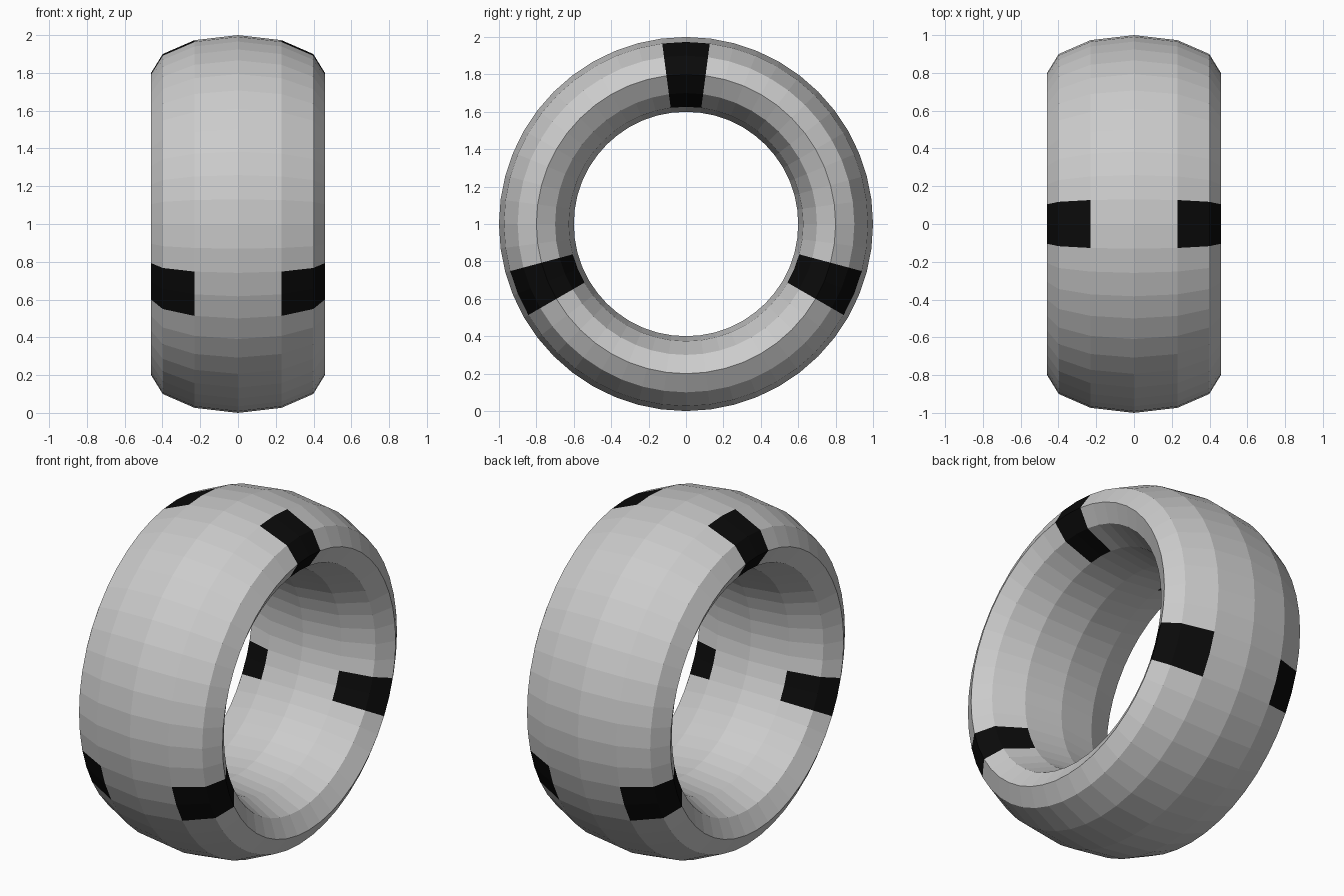
import bpy
from math import pi, degrees, atan2
from mathutils import Matrix

if "Cube" in bpy.data.objects:
    bpy.data.objects.remove(bpy.data.objects["Cube"])

# Flat-shaded ring: torus of 48 x 12 faces, turned on edge and stretched along x
bpy.ops.mesh.primitive_torus_add(major_segments=48, minor_segments=12,
                                 major_radius=0.8, minor_radius=0.2)
ring = bpy.context.object
ring.name = "wheel_ring"
mesh = ring.data
mesh.transform(Matrix.Translation((0, 0, 1))
               @ Matrix.Diagonal((2.3, 1, 1, 1))
               @ Matrix.Rotation(pi / 2, 4, 'Y'))

# Materials: plain grey body, black patches
black = bpy.data.materials.new("black_patch")
black.diffuse_color = (0.003, 0.003, 0.003, 1)
black.use_nodes = True
black.node_tree.nodes["Principled BSDF"].inputs["Base Color"].default_value = black.diffuse_color
mesh.materials.clear()
mesh.materials.append(None)
mesh.materials.append(black)

# Three patches, two faces wide, wrapping both side shoulders
PATCH_ANGLES = (90, -22.5, -157.5)
for face in mesh.polygons:
    face.use_smooth = False
    c = face.center
    angle = degrees(atan2(c.z - 1, c.y))
    in_sector = any(abs((angle - a + 180) % 360 - 180) < 7 for a in PATCH_ANGLES)
    face.material_index = int(in_sector and abs(c.x) > 0.2)
mesh.update()
